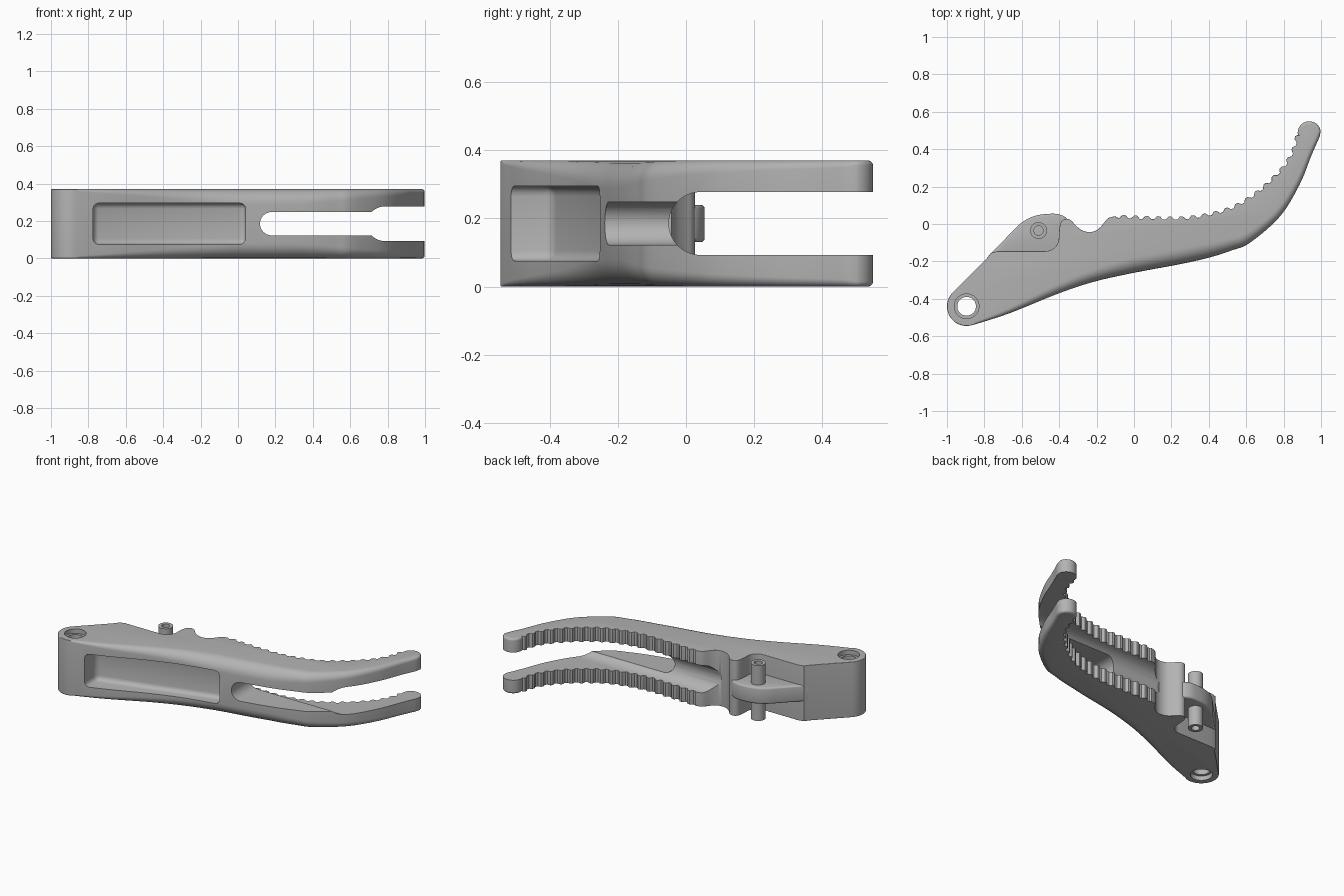
import bpy, bmesh
from math import sin, cos, radians, pi
from mathutils import Vector

if "Cube" in bpy.data.objects:
    bpy.data.objects.remove(bpy.data.objects["Cube"])

H = 0.37
MID = H / 2
PIVOT = Vector((-0.895, -0.44))
PIN = Vector((-0.51, -0.035))

grey = bpy.data.materials.new("satin grey")
grey.use_nodes = True
COLOUR = (0.45, 0.45, 0.45, 1)
grey.diffuse_color = COLOUR
grey.node_tree.nodes["Principled BSDF"].inputs["Base Color"].default_value = COLOUR


def make(name, bm):
    bmesh.ops.recalc_face_normals(bm, faces=bm.faces)
    mesh = bpy.data.meshes.new(name)
    bm.to_mesh(mesh)
    bm.free()
    mesh.materials.append(grey)
    ob = bpy.data.objects.new(name, mesh)
    bpy.context.scene.collection.objects.link(ob)
    return ob


def prism(name, pts, push, bevel=0, segments=4, angle=30):
    """Extrude a flat outline along a vector, optionally rounding sharp edges."""
    bm = bmesh.new()
    face = bm.faces.new([bm.verts.new(p) for p in pts])
    new = bmesh.ops.extrude_face_region(bm, geom=[face])["geom"]
    bmesh.ops.translate(bm, vec=push, verts=[v for v in new if isinstance(v, bmesh.types.BMVert)])
    bmesh.ops.recalc_face_normals(bm, faces=bm.faces)
    if bevel:
        edges = [e for e in bm.edges if e.calc_face_angle(0) > radians(angle)]
        bmesh.ops.bevel(bm, geom=edges, offset=bevel, segments=segments, profile=0.5, affect='EDGES')
    return make(name, bm)


def arc(c, r, a, b, n=16):
    return [Vector((c[0] + r * cos(radians(a + (b - a) * i / n)),
                    c[1] + r * sin(radians(a + (b - a) * i / n)))) for i in range(n + 1)]


def disc(name, c, r, z0, z1):
    return prism(name, [(p.x, p.y, z0) for p in arc(c, r, 0, 360, 40)[:-1]], (0, 0, z1 - z0))


def spline(pts, n):
    """Smooth curve through the points."""
    p = [Vector(q) for q in pts]
    p = [2 * p[0] - p[1]] + p + [2 * p[-1] - p[-2]]
    out = []
    for i in range(1, len(p) - 2):
        a, b, c, d = p[i - 1:i + 3]
        for k in range(n):
            t = k / n
            out.append(0.5 * (2 * b + (c - a) * t + (2 * a - 5 * b + 4 * c - d) * t * t
                              + (3 * b - a - 3 * c + d) * t ** 3))
    return out + [p[-2]]


def resample(pts, n):
    lens = [0]
    for a, b in zip(pts, pts[1:]):
        lens.append(lens[-1] + (b - a).length)
    out, j = [], 0
    for i in range(n + 1):
        s = lens[-1] * i / n
        while j < len(pts) - 2 and lens[j + 1] < s:
            j += 1
        out.append(pts[j].lerp(pts[j + 1], (s - lens[j]) / (lens[j + 1] - lens[j])))
    return out


def carve(ob, cutters):
    for c in cutters:
        m = ob.modifiers.new("cut", 'BOOLEAN')
        m.operation, m.solver, m.object = 'DIFFERENCE', 'EXACT', c
    bpy.context.view_layer.update()
    ev = ob.evaluated_get(bpy.context.evaluated_depsgraph_get())
    mesh = bpy.data.meshes.new_from_object(ev)
    ob.modifiers.clear()
    ob.data = mesh
    for c in cutters:
        bpy.data.objects.remove(c)


# Outline pieces, running counter-clockwise seen from above
pivot_end = arc(PIVOT, 0.105, 135, 288, 24)
front = spline([(-0.85, -0.537), (-0.66, -0.475), (-0.4, -0.37), (-0.2, -0.305), (0.03, -0.255),
                (0.24, -0.216), (0.4, -0.18), (0.52, -0.142), (0.62, -0.1), (0.78, 0.04),
                (0.885, 0.21), (0.95, 0.37), (0.994, 0.47)], 6)
tip = arc((0.937, 0.487), 0.062, 0, 190, 16)

# Row of rounded grip teeth
TEETH, STEP = 19, 8
base = spline([(0.872, 0.475), (0.845, 0.385), (0.78, 0.285), (0.65, 0.165), (0.5, 0.08),
               (0.3, 0.036), (0.1, 0.034), (-0.1, 0.042)], 12)
base = resample(base, TEETH * STEP)
grip = []
for i, p in enumerate(base[:-1]):
    t = (base[i + 1] - p).normalized()
    wave = max(-1, min(1, 1.6 * sin(2 * pi * (i / STEP))))
    grip.append(p + Vector((t.y, -t.x)) * 0.008 * wave)

notch = spline([(-0.1, 0.042), (-0.14, 0.03), (-0.175, -0.012), (-0.205, -0.036), (-0.24, -0.043),
                (-0.28, -0.033), (-0.315, -0.004), (-0.335, 0.018), (-0.36, 0.027), (-0.385, 0.018),
                (-0.397, -0.01), (-0.402, -0.06)], 4)
recess = arc((-0.472, -0.075), 0.07, 0, -90, 8) + [Vector((-0.73, -0.145)), Vector((-0.765, -0.155)),
                                                   Vector((-0.79, -0.187))]


def front_round(x):
    """Edge rounding along the front: slim at both ends, full in the middle."""
    if x < 0:
        return 0.012 + 0.068 * max(0, (x + 0.85) / 0.85)
    return 0.08 - 0.06 * max(0, (x - 0.35) / 0.65)


columns = [(p, 0.004) for p in pivot_end] + [(p, front_round(p.x)) for p in front]
columns += [(p, 0.015) for p in tip[1:]] + [(p, 0.002) for p in grip + notch + recess]

# Lever body: stacked rings whose rims curl in by the local rounding
bm = bmesh.new()
N, SEG = len(columns), 7
rings = []
for top in (False, True):
    for k in range(SEG + 1):
        a = pi / 2 * ((SEG - k) if top else k) / SEG
        ring = []
        for i, (p, r) in enumerate(columns):
            t = (columns[(i + 1) % N][0] - columns[i - 1][0]).normalized()
            q = p + Vector((-t.y, t.x)) * r * (1 - sin(a))
            z = r * (1 - cos(a))
            ring.append(bm.verts.new((q.x, q.y, H - z if top else z)))
        rings.append(ring)
# rims meet the caps tangentially, walls at full width
for lo, hi in zip(rings, rings[1:]):
    for i in range(N):
        j = (i + 1) % N
        bm.faces.new((lo[i], lo[j], hi[j], hi[i]))
bm.faces.new(rings[0][::-1])
bm.faces.new(rings[-1])
body = make("lever_body", bm)

# Cutters: round-bottomed trough, through slot, front pocket, pivot bore
W = 0.0925
trough_pts = [(-0.23, p.x, MID + p.y) for p in arc((0.042, 0), W, 90, 270, 20)]
trough = prism("trough_cutter", trough_pts + [(-0.23, 1, MID - W), (-0.23, 1, MID + W)], (1.5, 0, 0))
slot_pts = [(p.x, -0.8, MID + p.y) for p in arc((0.18, 0), 0.0625, 90, 270, 16)]
slot = prism("slot_cutter", slot_pts + [(1.2, -0.8, MID - 0.0625), (1.2, -0.8, MID + 0.0625)], (0, 0.85, 0))
pocket = prism("pocket_cutter", [(-0.775, -0.8, 0.075), (0.04, -0.8, 0.075), (0.04, -0.165, 0.075),
                                 (-0.775, -0.39, 0.075)], (0, 0, 0.22), 0.03)
bore = disc("bore_cutter", PIVOT, 0.05, -0.1, H + 0.1)
sinks = [disc("sink_cutter", PIVOT, 0.066, a, b) for a, b in ((-0.1, 0.03), (H - 0.03, H + 0.1))]
carve(body, [trough, slot, pocket, bore] + sinks)

# Central fin that carries the pin
fin_line = spline([(-0.34, 0.0), (-0.36, 0.03), (-0.39, 0.048), (-0.43, 0.055), (-0.5, 0.05),
                   (-0.56, 0.032), (-0.61, 0.0), (-0.66, -0.05), (-0.785, -0.178)], 4)
fin_pts = [(p.x, p.y, 0.13) for p in fin_line] + [(-0.77, -0.22, 0.13), (-0.36, -0.22, 0.13)]
fin = prism("pin_fin", fin_pts, (0, 0, 0.11), 0.012, 3, 60)

# Hollow pin
pin = disc("spring_pin", PIN, 0.045, 0, H)
carve(pin, [disc("pin_bore", PIN, 0.025, -0.1, H + 0.1)])

for ob in (body, fin, pin):
    bpy.ops.object.select_all(action='DESELECT')
    ob.select_set(True)
    bpy.context.view_layer.objects.active = ob
    bpy.ops.object.shade_smooth_by_angle(angle=radians(32))
